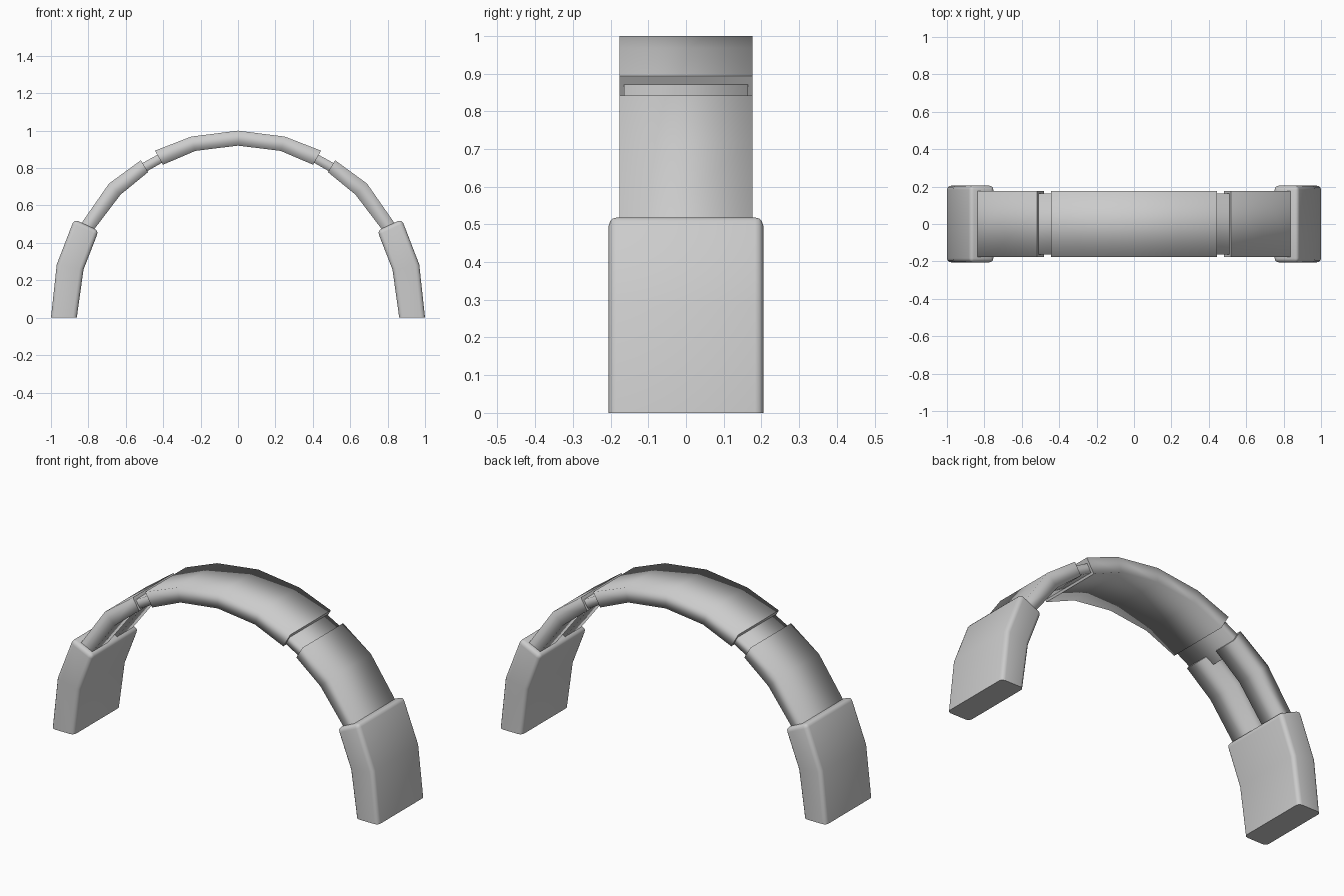
import bpy, bmesh

if "Cube" in bpy.data.objects:
    bpy.data.objects.remove(bpy.data.objects["Cube"])


def band(name, outer, inner, section, round_end=0.0, side=1):
    """Sweep a (y, depth) section along paired outer/inner (x, z) points.
    depth 0 lies on the outer curve, depth 1 on the inner curve."""
    bm = bmesh.new()
    rings = []
    for (ox, oz), (ix, iz) in zip(outer, inner):
        rings.append([bm.verts.new((side * (ox + (ix - ox) * t), y, oz + (iz - oz) * t))
                      for y, t in section])
    n = len(section)
    for a, b in zip(rings, rings[1:]):
        for i in range(n):
            j = (i + 1) % n
            bm.faces.new((a[i], a[j], b[j], b[i])).smooth = True
    start = bm.faces.new(rings[0])
    end = bm.faces.new(list(reversed(rings[-1])))
    for e in start.edges:
        e.smooth = False
    if round_end:
        # soften the upper rim and the long edges, keep the bottom cut crisp
        end.smooth = True
        edges = list(end.edges)
        for a, b in zip(rings, rings[1:]):
            edges += [bm.edges.get((a[i], b[i])) for i in range(n)]
        bmesh.ops.bevel(bm, geom=edges, offset=round_end, segments=3,
                        profile=0.5, affect='EDGES', clamp_overlap=True)
    else:
        for e in end.edges:
            e.smooth = False
    bmesh.ops.recalc_face_normals(bm, faces=bm.faces)
    mesh = bpy.data.meshes.new(name)
    bm.to_mesh(mesh)
    bm.free()
    obj = bpy.data.objects.new(name, mesh)
    bpy.context.collection.objects.link(obj)
    return obj


def box(w):
    return [(-w, 0), (w, 0), (w, 1), (-w, 1)]


# channel section: closed outside, two rails on the inside
W, G = 0.177, 0.04
channel = [(-W, 0), (W, 0), (W, 1), (G, 1), (G, 0.4), (-G, 0.4), (-G, 1), (-W, 1)]

# crown band over the top
half_out = [(0.444, 0.893), (0.251, 0.968)]
half_in = [(0.401, 0.818), (0.228, 0.892)]
flip = lambda pts: [(-x, z) for x, z in reversed(pts)]
band("crown_band", half_out + [(0, 1.0)] + flip(half_out),
     half_in + [(0, 0.92)] + flip(half_in), box(W))

for side, tag in ((1, "right"), (-1, "left")):
    # thick end pad with rounded upper rim
    band("end_pad_" + tag,
         [(1.0, 0), (0.969, 0.285), (0.876, 0.526)],
         [(0.862, 0), (0.826, 0.257), (0.745, 0.465)],
         box(0.205), 0.022, side)
    # grooved middle segment, tucked into the pad
    band("arm_segment_" + tag,
         [(0.872, 0.455), (0.69, 0.717), (0.519, 0.842)],
         [(0.80, 0.432), (0.628, 0.658), (0.481, 0.778)],
         channel, 0, side)
    # thin slider joining segment and crown
    band("slider_" + tag,
         [(0.56, 0.80), (0.40, 0.888)],
         [(0.532, 0.757), (0.376, 0.846)],
         box(0.164), 0, side)
